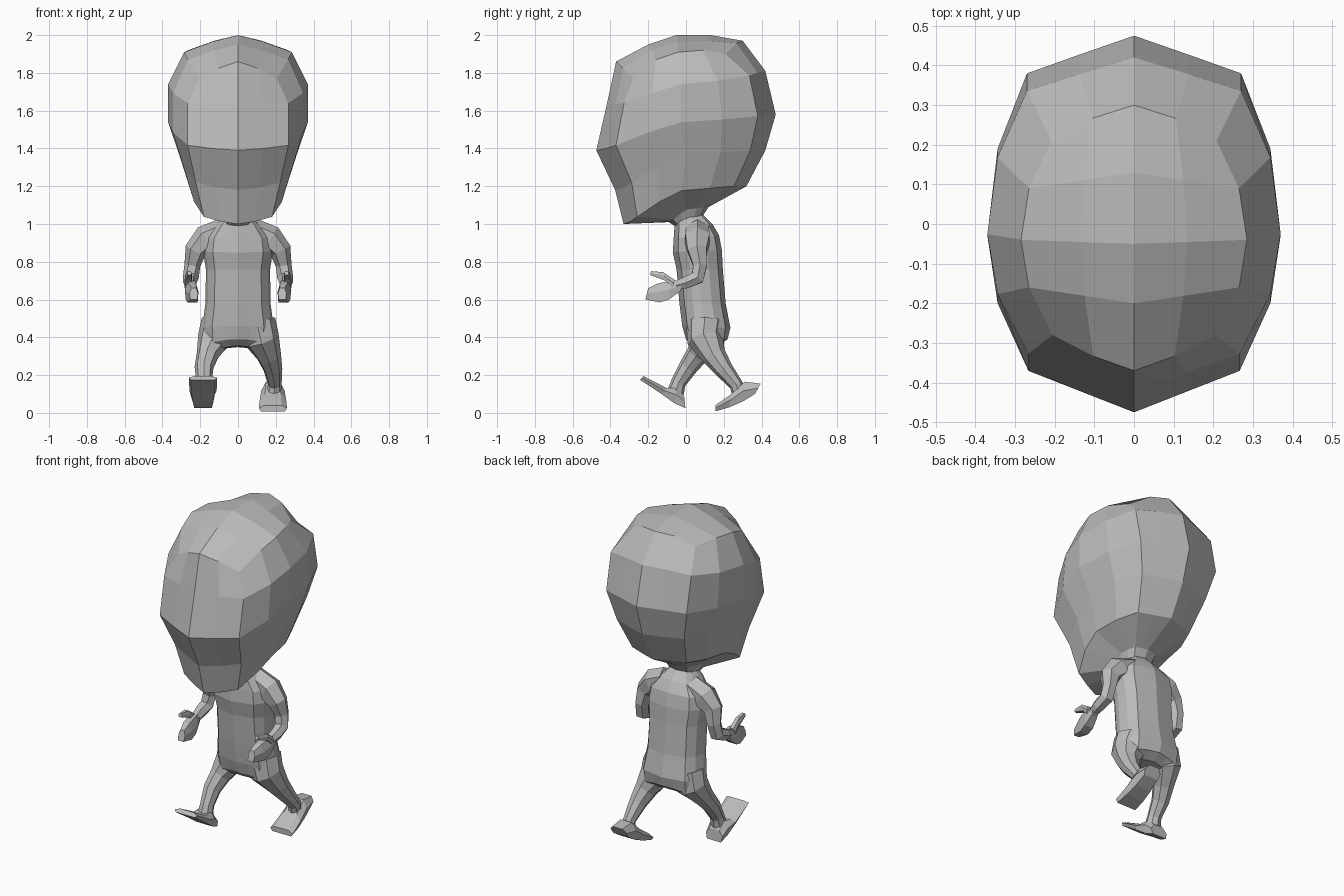
import bpy, bmesh
from math import cos, sin, tau
from mathutils import Vector

cube = bpy.data.objects.get("Cube")
if cube:
    bpy.data.objects.remove(cube)

skin = bpy.data.materials.new("plain grey")
skin.use_nodes = True
grey = (0.5, 0.5, 0.5, 1)
skin.diffuse_color = grey
skin.node_tree.nodes["Principled BSDF"].inputs["Base Color"].default_value = grey

# Half outline, front to back: width share, depth share, height share
OUTLINE = [(0, 0, 0), (.36, .055, .05), (.72, .11, .14), (.93, .29, .5), (1, .47, .78),
           (.93, .70, .86), (.73, .90, .95), (.37, .95, .98), (0, 1, 1)]


def ring(yf, zf, yb, zb, w, drop=0):
    """Closed outline between a front and a back point; drop lowers the sides."""
    half = [Vector((w * u, yf + (yb - yf) * t, zf + (zb - zf) * s - drop * u * u))
            for u, t, s in OUTLINE]
    return half + [Vector((-p.x, p.y, p.z)) for p in half[-2:0:-1]]


def finish(bm, name):
    bmesh.ops.remove_doubles(bm, verts=bm.verts, dist=0.0005)
    bmesh.ops.recalc_face_normals(bm, faces=bm.faces)
    mesh = bpy.data.meshes.new(name)
    bm.to_mesh(mesh)
    bm.free()
    mesh.materials.append(skin)
    ob = bpy.data.objects.new(name, mesh)
    bpy.context.collection.objects.link(ob)
    return ob


def skin_rings(bm, rings, cap_start=True, cap_end=True):
    rows = [[bm.verts.new(p) for p in r] for r in rings]
    n = len(rows[0])
    for a, b in zip(rows, rows[1:]):
        for i in range(n):
            bm.faces.new((a[i], a[(i + 1) % n], b[(i + 1) % n], b[i]))
    if cap_start:
        bm.faces.new(rows[0])
    if cap_end:
        bm.faces.new(rows[-1])
    return rows


def loft(name, rings):
    bm = bmesh.new()
    skin_rings(bm, rings)
    return finish(bm, name)


def limb(name, stations, sides=6):
    """Tube along stations of (point, radius)."""
    pts = [Vector(p) for p, r in stations]
    rings = []
    for i, (p, r) in enumerate(stations):
        along = (pts[min(i + 1, len(pts) - 1)] - pts[max(i - 1, 0)]).normalized()
        across = (Vector((1, 0, 0)) - along * along.x).normalized()
        other = along.cross(across)
        rings.append([pts[i] + r * (across * cos(tau * k / sides) + other * sin(tau * k / sides))
                      for k in range(sides)])
    return loft(name, rings)


def slab(name, x, stations, skew=0):
    """Blocky bevelled solid: stations of (top y, top z, bottom y, bottom z, half width)."""
    rings = []
    for i, (ty, tz, by, bz, w) in enumerate(stations):
        top, low = Vector((0, ty, tz)), Vector((0, by, bz))
        mid = top.lerp(low, .45)
        c = Vector((x + skew * i, 0, 0))
        side = Vector((w, 0, 0))
        rings.append([c + top + side * .6, c + mid + side, c + low + side * .85,
                      c + low - side * .85, c + mid - side, c + top - side * .6])
    return loft(name, rings)


# Head: crown ring down to the neck
head_rings = [
    ring(-.37, 1.86, .30, 1.97, .285, .075),
    ring(-.42, 1.63, .42, 1.81, .37, .03),
    ring(-.475, 1.39, .475, 1.58, .37, 0),
    ring(-.375, 1.18, .42, 1.39, .31, -.02),
    ring(-.33, 1.0, .32, 1.20, .25, -.02),
    ring(-.09, 1.01, .12, 1.09, .10, -.005),
    ring(-.06, .99, .08, 1.03, .075),
]
# Crown corners sit lower in front, and the side edge follows a shallow arch
crown = head_rings[0]
for i, (y, z) in {2: (-.28, 1.77), 3: (-.16, 1.87), 4: (-.04, 1.91),
                  5: (.09, 1.92), 6: (.21, 1.90)}.items():
    for k in (i, 16 - i):
        crown[k].y, crown[k].z = y, z
for k in (1, 15):
    crown[k].z = 1.825
bm = bmesh.new()
rows = skin_rings(bm, head_rings, cap_start=False)
top = rows[0]
spine = [(-.20, 1.95), (-.05, 2.0), (.13, 2.0)]
grid = [[top[k] for k in (2, 1, 0, 15, 14)]]
for i, (y, z) in enumerate(spine):
    left, right = top[3 + i], top[13 - i]
    centre = bm.verts.new((0, y, z))
    mids = [bm.verts.new(e.co.lerp(centre.co, .53) + Vector((0, 0, .008))) for e in (left, right)]
    grid.append([left, mids[0], centre, mids[1], right])
grid.append([top[k] for k in (6, 7, 8, 9, 10)])
for a, b in zip(grid, grid[1:]):
    for i in range(4):
        bm.faces.new((a[i], a[i + 1], b[i + 1], b[i]))
finish(bm, "head")

# Torso, neck base to crotch
loft("torso", [
    ring(-.05, 1.03, .09, 1.05, .07),
    ring(-.06, 1.0, .14, 1.0, .12, .01),
    ring(-.065, .93, .175, .94, .175, .01),
    ring(-.07, .85, .19, .86, .185),
    ring(-.05, .76, .195, .76, .17),
    ring(-.035, .58, .21, .58, .172),
    ring(-.02, .46, .235, .45, .19),
    ring(0, .39, .22, .39, .185, .03),
    ring(.04, .355, .17, .355, .11, .02),
])

# Arms bent forward, each with a mitten hand and raised thumb
for side, word in ((1, "left"), (-1, "right")):
    limb(word + "_arm", [
        ((side * .08, .06, .96), .07), ((side * .17, .06, .92), .075),
        ((side * .225, .06, .86), .058), ((side * .242, .075, .78), .042),
        ((side * .25, .06, .715), .042), ((side * .255, .0, .69), .036),
        ((side * .25, -.05, .675), .028)])
    slab(word + "_hand", side * .255, [
        (-.02, .70, -.03, .645, .022), (-.08, .70, -.09, .60, .034),
        (-.15, .685, -.14, .585, .032), (-.20, .66, -.215, .60, .022)], -side * .007)
    slab(word + "_thumb", side * .265, [
        (-.06, .705, -.07, .66, .02), (-.12, .745, -.11, .70, .019),
        (-.185, .75, -.19, .73, .012)], -side * .004)

# Legs in mid stride: right one forward, left one back
limb("right_leg", [
    ((-.10, .115, .48), .095), ((-.125, .115, .39), .09), ((-.16, .06, .31), .06),
    ((-.18, .01, .24), .05), ((-.18, -.04, .16), .04), ((-.18, -.055, .11), .045)], 8)
limb("left_leg", [
    ((.10, .10, .48), .10), ((.125, .10, .39), .095), ((.165, .15, .30), .065),
    ((.185, .20, .23), .05), ((.195, .265, .15), .036), ((.19, .28, .11), .04)], 8)

# Feet, heel to toe
slab("right_foot", -.185, [
    (-.01, .09, -.003, .025, .055), (-.045, .135, -.06, .05, .062),
    (-.10, .13, -.13, .10, .072), (-.225, .195, -.243, .175, .075)])
slab("left_foot", .185, [
    (.395, .155, .365, .10, .055), (.31, .165, .30, .06, .062),
    (.24, .10, .23, .03, .07), (.155, .04, .155, .008, .075)])
